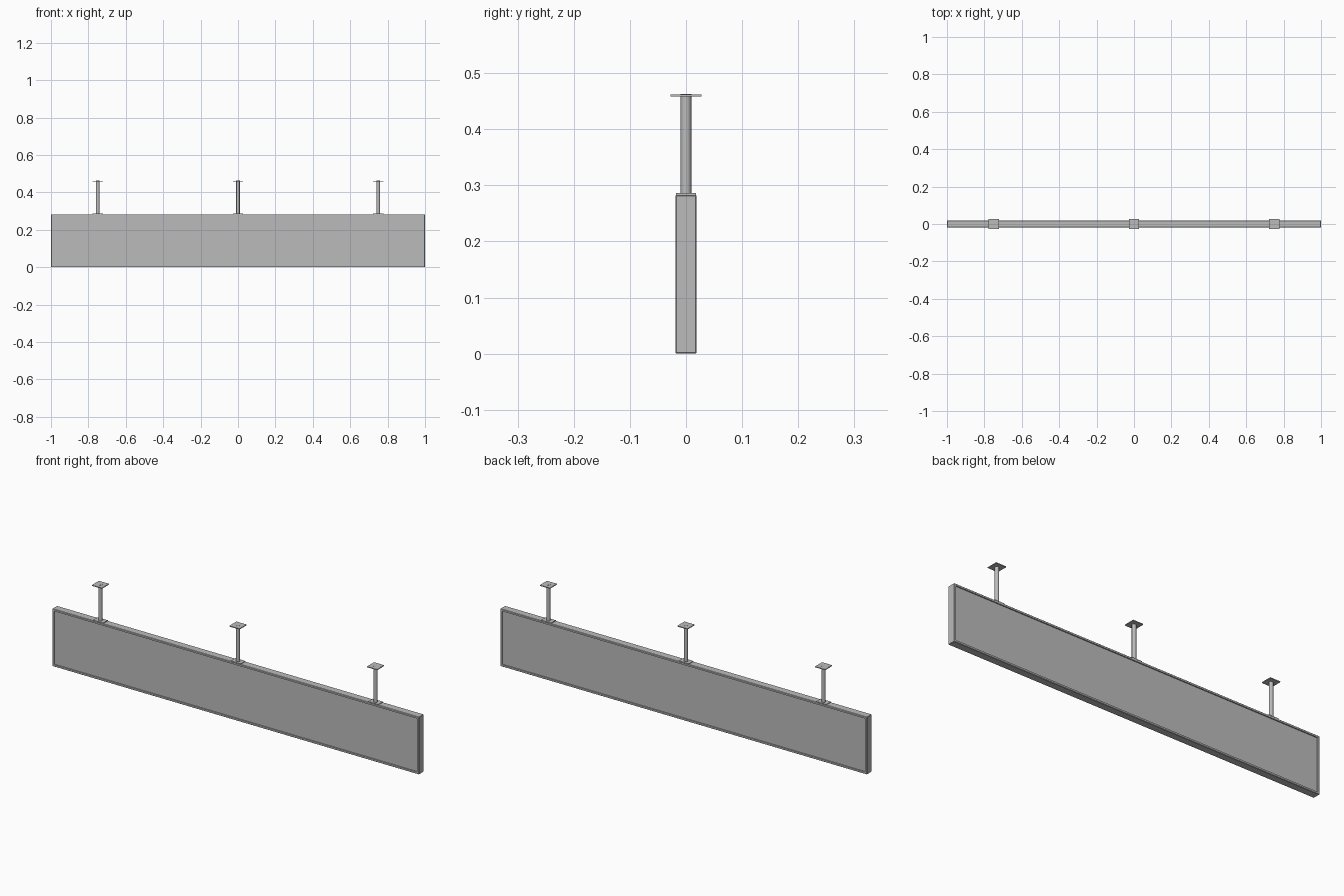
import bpy, bmesh
from mathutils import Matrix

if "Cube" in bpy.data.objects:
    bpy.data.objects.remove(bpy.data.objects["Cube"], do_unlink=True)

grey = bpy.data.materials.new("plain_grey")
grey.use_nodes = True
grey.diffuse_color = (0.5, 0.5, 0.5, 1)
grey.node_tree.nodes["Principled BSDF"].inputs["Base Color"].default_value = grey.diffuse_color


def finish(name, bm, location):
    mesh = bpy.data.meshes.new(name)
    bm.to_mesh(mesh)
    bm.free()
    mesh.materials.append(grey)
    obj = bpy.data.objects.new(name, mesh)
    obj.location = location
    bpy.context.collection.objects.link(obj)
    return obj


def box_mesh(size):
    bm = bmesh.new()
    bmesh.ops.create_cube(bm, size=1, matrix=Matrix.Diagonal((*size, 1)))
    return bm


# Sign box: softened outer edges, a thin rim and a recessed panel on each side
HEIGHT = 0.283
bm = box_mesh((2, 0.038, HEIGHT))
bmesh.ops.bevel(bm, geom=bm.edges[:], offset=0.002, segments=1, affect='EDGES')
bm.normal_update()
for face in [f for f in bm.faces if abs(f.normal.y) > 0.99]:
    bmesh.ops.inset_individual(bm, faces=[face], thickness=0.011)
    bmesh.ops.inset_individual(bm, faces=[face], thickness=0.0005, depth=-0.005)
finish("sign_box", bm, (0, 0, HEIGHT / 2))

# Ceiling hangers: lower plate, round rod and ceiling plate
for side, x in (("right", -0.75), ("middle", 0), ("left", 0.75)):
    finish(side + "_lower_plate", box_mesh((0.055, 0.036, 0.004)), (x, 0, HEIGHT + 0.001))
    finish(side + "_ceiling_plate", box_mesh((0.055, 0.055, 0.004)), (x, 0, 0.46))

    bm = bmesh.new()
    bmesh.ops.create_cone(bm, cap_ends=True, segments=24, radius1=0.0095,
                          radius2=0.0095, depth=0.179)
    rod = finish(side + "_rod", bm, (x, 0, 0.373))
    for poly in rod.data.polygons:
        poly.use_smooth = abs(poly.normal.z) < 0.5
